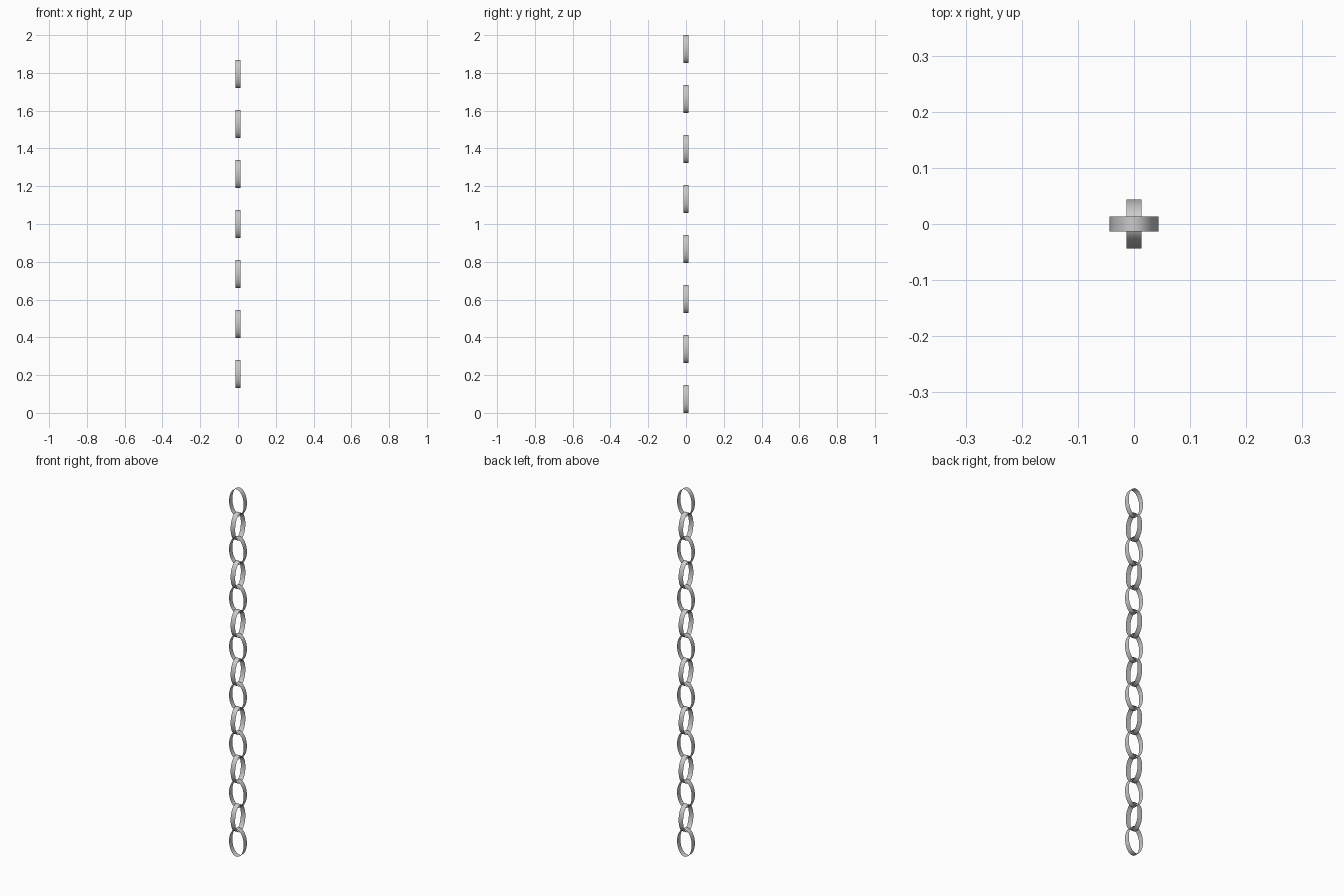
import bpy, bmesh, math

if "Cube" in bpy.data.objects:
    bpy.data.objects.remove(bpy.data.objects["Cube"])

LINKS, SEGS = 15, 32
HALF_W, HALF_H, HALF_BAND = 0.044, 0.074, 0.0137
STEP = (2.0 - 2 * HALF_H) / (LINKS - 1)


def make_link_mesh():
    # thin oval band lying in the xz plane, open front and back
    bm = bmesh.new()
    loops = []
    for y in (-HALF_BAND, HALF_BAND):
        loops.append([bm.verts.new((HALF_W * math.cos(a), y, HALF_H * math.sin(a)))
                      for a in (2 * math.pi * i / SEGS for i in range(SEGS))])
    front, back = loops
    for i in range(SEGS):
        j = (i + 1) % SEGS
        face = bm.faces.new((front[i], front[j], back[j], back[i]))
        face.smooth = True
    bmesh.ops.recalc_face_normals(bm, faces=bm.faces)
    mesh = bpy.data.meshes.new("chain_link")
    bm.to_mesh(mesh)
    bm.free()
    return mesh


# interlocked links, every second one turned a quarter
link_mesh = make_link_mesh()
for n in range(LINKS):
    link = bpy.data.objects.new(f"chain_link_{n + 1}", link_mesh)
    link.location.z = HALF_H + n * STEP
    link.rotation_euler.z = math.pi / 2 * (n % 2)
    bpy.context.collection.objects.link(link)
